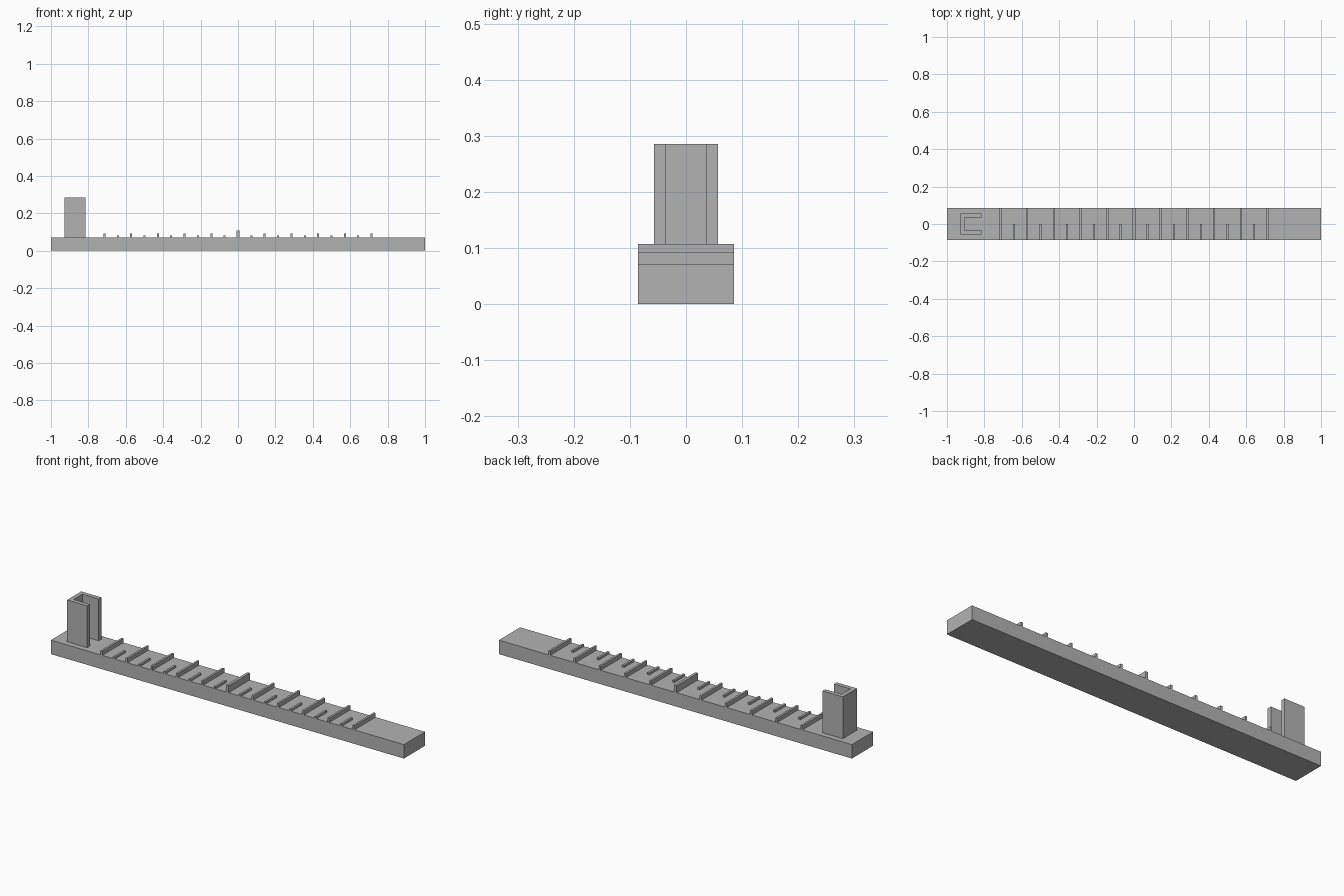
import bpy
import bmesh

cube = bpy.data.objects.get("Cube")
if cube:
    bpy.data.objects.remove(cube, do_unlink=True)

# Single plain grey
grey = bpy.data.materials.new("plain grey")
grey.use_nodes = True
colour = (0.45, 0.45, 0.45, 1)
grey.diffuse_color = colour
grey.node_tree.nodes["Principled BSDF"].inputs["Base Color"].default_value = colour


def prism(name, outline, z0, z1):
    """Extrude a flat outline from z0 up to z1."""
    bm = bmesh.new()
    face = bm.faces.new([bm.verts.new((x, y, z0)) for x, y in outline])
    ext = bmesh.ops.extrude_face_region(bm, geom=[face], use_keep_orig=True)
    tops = [v for v in ext["geom"] if isinstance(v, bmesh.types.BMVert)]
    bmesh.ops.translate(bm, verts=tops, vec=(0, 0, z1 - z0))
    bmesh.ops.recalc_face_normals(bm, faces=bm.faces[:])
    mesh = bpy.data.meshes.new(name)
    bm.to_mesh(mesh)
    bm.free()
    mesh.materials.append(grey)
    obj = bpy.data.objects.new(name, mesh)
    bpy.context.collection.objects.link(obj)
    return obj


def box(name, x0, x1, y0, y1, z0, z1):
    return prism(name, [(x0, y0), (x1, y0), (x1, y1), (x0, y1)], z0, z1)


UNIT = 1 / 140            # small unit the whole part is laid out in
HALF = 12 * UNIT          # half the bar width
TOP = 10 * UNIT           # top of the bar

# Long bar
box("base_bar", -1, 1, -HALF, HALF, 0, TOP)

# Full-width ridges, the middle one taller and thicker
for i in range(-5, 6):
    x = i * 20 * UNIT
    w = UNIT if i == 0 else 0.75 * UNIT
    h = 5 * UNIT if i == 0 else 3 * UNIT
    name = "centre_ridge" if i == 0 else "long_ridge"
    box(name, x - w, x + w, -HALF, HALF, TOP, TOP + h)

# Half-width ridges between them, along the front
for i in range(-5, 5):
    x = (i * 20 + 10) * UNIT
    w = 0.75 * UNIT
    box("short_ridge", x - w, x + w, -HALF, 0, TOP, TOP + 1.5 * UNIT)

# Upright channel, open towards the ridges
x0, x1, wall, half = -130 * UNIT, -114 * UNIT, 3 * UNIT, 8 * UNIT
inner = half - wall
prism("upright_channel",
      [(x0, -half), (x1, -half), (x1, -inner), (x0 + wall, -inner),
       (x0 + wall, inner), (x1, inner), (x1, half), (x0, half)],
      TOP, 40 * UNIT)
